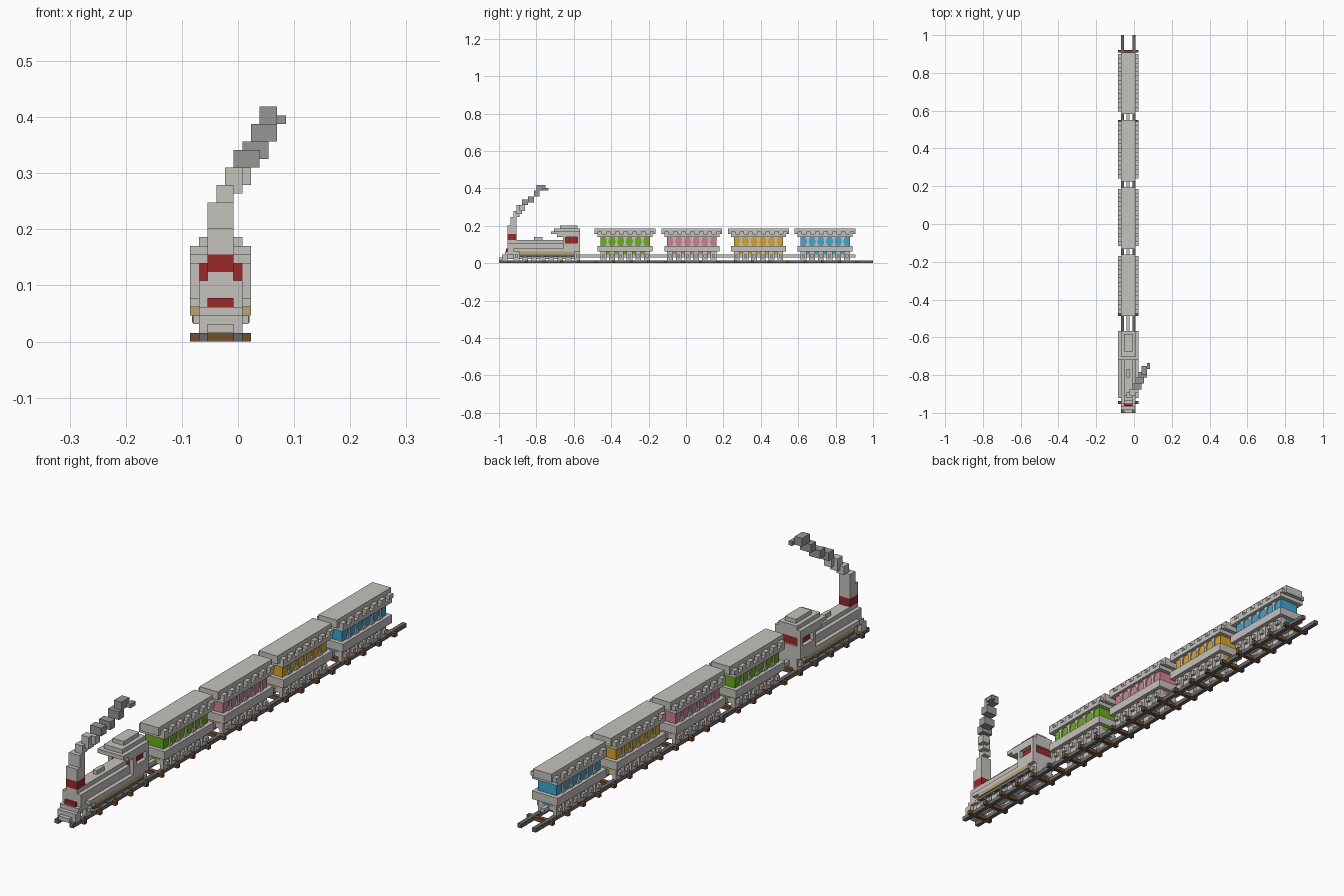
import bpy, bmesh
from mathutils import Vector

cube = bpy.data.objects.get("Cube")
if cube:
    bpy.data.objects.remove(cube, do_unlink=True)

U = 2 / 129                                # one building block
ORIGIN = Vector((-5.5 * U, -1.0, 0.0))     # corner of the block grid


def material(name, r, g, b):
    lin = [((c / 255 + 0.055) / 1.055) ** 2.4 for c in (r, g, b)] + [1]
    m = bpy.data.materials.new(name)
    m.use_nodes = True
    m.diffuse_color = lin
    m.node_tree.nodes["Principled BSDF"].inputs["Base Color"].default_value = lin
    return m


grey = material("light grey", 197, 194, 188)
smoke_grey = material("smoke grey", 150, 150, 148)
steel = material("rail steel", 105, 105, 106)
brown = material("tie brown", 116, 80, 44)
red = material("red", 158, 40, 40)
gold = material("pale gold", 182, 166, 112)
green = material("green", 104, 176, 24)
pink = material("pink", 212, 126, 150)
yellow = material("yellow", 218, 166, 36)
blue = material("blue", 60, 168, 212)


def finish(name, bm, mat):
    for v in bm.verts:
        v.co = ORIGIN + v.co * U
    bmesh.ops.recalc_face_normals(bm, faces=bm.faces)
    mesh = bpy.data.meshes.new(name)
    bm.to_mesh(mesh)
    bm.free()
    mesh.materials.append(mat)
    ob = bpy.data.objects.new(name, mesh)
    bpy.context.collection.objects.link(ob)
    return ob


def blocks(name, mat, boxes):
    """Boxes as (x0, x1, y0, y1, z0, z1) in grid units."""
    bm = bmesh.new()
    for x0, x1, y0, y1, z0, z1 in boxes:
        verts = bmesh.ops.create_cube(bm, size=1)["verts"]
        for v in verts:
            v.co = Vector((x0 + (v.co.x + 0.5) * (x1 - x0),
                           y0 + (v.co.y + 0.5) * (y1 - y0),
                           z0 + (v.co.z + 0.5) * (z1 - z0)))
    return finish(name, bm, mat)


def both(x0, x1, *rest):
    """A box and its mirror image across the train's centre line."""
    return [(x0, x1, *rest), (7 - x1, 7 - x0, *rest)]


def posts(name, centres, z0, z1):
    """Hourglass pillars on both walls that leave six-sided windows."""
    bm = bmesh.new()
    mid = (z0 + z1) / 2
    outline = [(-.8, z0), (.8, z0), (.35, mid - .5), (.35, mid + .5),
               (.8, z1), (-.8, z1), (-.35, mid + .5), (-.35, mid - .5)]
    for x, side in ((1, -1), (6, 1)):
        for c in centres:
            face = bm.faces.new([bm.verts.new((x, c + y, z)) for y, z in outline])
            new = bmesh.ops.extrude_face_region(bm, geom=[face])["geom"]
            for v in new:
                if isinstance(v, bmesh.types.BMVert):
                    v.co.x += side * 0.3
    return finish(name, bm, grey)


def wheels(name, starts):
    boxes = []
    for y in starts:
        boxes += both(1, 2, y, y + 2, 1, 4)
        boxes += both(0.3, 1, y + .5, y + 1.5, 2, 3)
    blocks(name, grey, boxes)


# Track
blocks("rails", steel, both(1, 2, 0, 129, 0, 1))
blocks("ties", brown, [(x0, x1, y, y + 1, 0, 0.97)
                       for y in range(3, 124, 6) for x0, x1 in ((0, 1), (2, 5), (6, 7))])

# Locomotive body
blocks("boiler", grey, [(1, 6, 3, 22, 3, 7), (2, 5, 3, 22, 7, 8)])
blocks("running_board", grey, both(0, 1, 5, 28, 4, 5))
blocks("side_rods", gold, both(0, 1, 7, 26, 3, 4))
blocks("wheel_rods", steel, both(0.2, 1, 7, 26, 2.2, 3))
blocks("engine_frame", grey, [(2, 5, 3, 28, 1.5, 3)])
blocks("cowcatcher", grey, [(2, 5, 0, 1, 1, 2), (1, 6, 1, 2, 1, 3), (1, 6, 2, 3, 1, 4)])
blocks("front_lamp", red, [(2, 5, 2.4, 3, 4, 5)])
blocks("steam_dome", grey, [(3, 4, 12, 15, 8, 9)])
wheels("engine_wheels", range(5, 27, 3))

# Chimney
blocks("chimney_band", red, [(2, 5, 3, 6, 8, 10)])
blocks("chimney_top", grey, [(2, 5, 3, 6, 10, 13)])

# Cab
blocks("cab_walls", grey, [(0, 7, 22, 28, 5, 7), (1, 6, 22, 28, 3, 5)]
       + both(0, 1, 22, 23, 7, 9) + both(0, 1, 27, 28, 7, 9))
blocks("cab_windows", red, [(1, 6, 22, 27.5, 7, 9)])
blocks("cab_roof", grey, [(0, 7, 20, 28, 9, 10), (0, 7, 18, 28, 10, 11),
                          (1, 6, 19, 28, 11, 12), (2, 5, 21, 27, 12, 13)])

# Smoke trail
def puffs(name, mat, items):
    blocks(name, mat, [(x, x + w, y, y + d, z, z + h) for x, y, z, w, d, h in items])


puffs("lower_smoke", grey, [(2, 4, 13, 3, 2, 3), (3, 5, 16, 2, 2, 2),
                            (4, 6, 17, 2, 2, 3), (5, 7, 18, 2, 2, 2)])
puffs("upper_smoke", smoke_grey, [(5, 8, 20, 3, 2, 2), (6, 10, 21, 3, 2, 2),
                                  (7, 12, 23, 3, 2, 2), (8, 13, 25, 2, 3, 2),
                                  (10, 15, 25, 1, 2, 1)])


# Passenger cars
def car(label, mat, y):
    a, b = y + 2, y + 19
    starts = range(a, b, 3)
    blocks(label + "_cabin", mat, [(1, 6, a, b, 6, 9)])
    blocks(label + "_underside", mat, [(2, 5, a, b, 3, 4)])
    posts(label + "_window_posts", [s + 2.5 for s in starts][:-1], 6, 9)
    blocks(label + "_lower_body", grey, [(0, 7, y + 1, y + 20, 4, 6)])
    blocks(label + "_frame", grey, [(2, 5, a, b, 2, 3)])
    wheels(label + "_wheels", starts)
    roof = [(0, 7, y + 1, y + 20, 9, 10), (1, 6, y, y + 21, 10, 12)]
    for s in range(y + 1, y + 20, 3):
        roof += both(0, 1, s, s + 1.5, 10, 11)
    blocks(label + "_roof", grey, roof)
    blocks(label + "_coupler", grey, [(3, 4, b, y + 21, 2, 3), (3, 4, y - 5, a, 2, 3)])


for i, (label, mat) in enumerate((("green_car", green), ("pink_car", pink),
                                  ("yellow_car", yellow), ("blue_car", blue))):
    car(label, mat, 33 + 23 * i)
